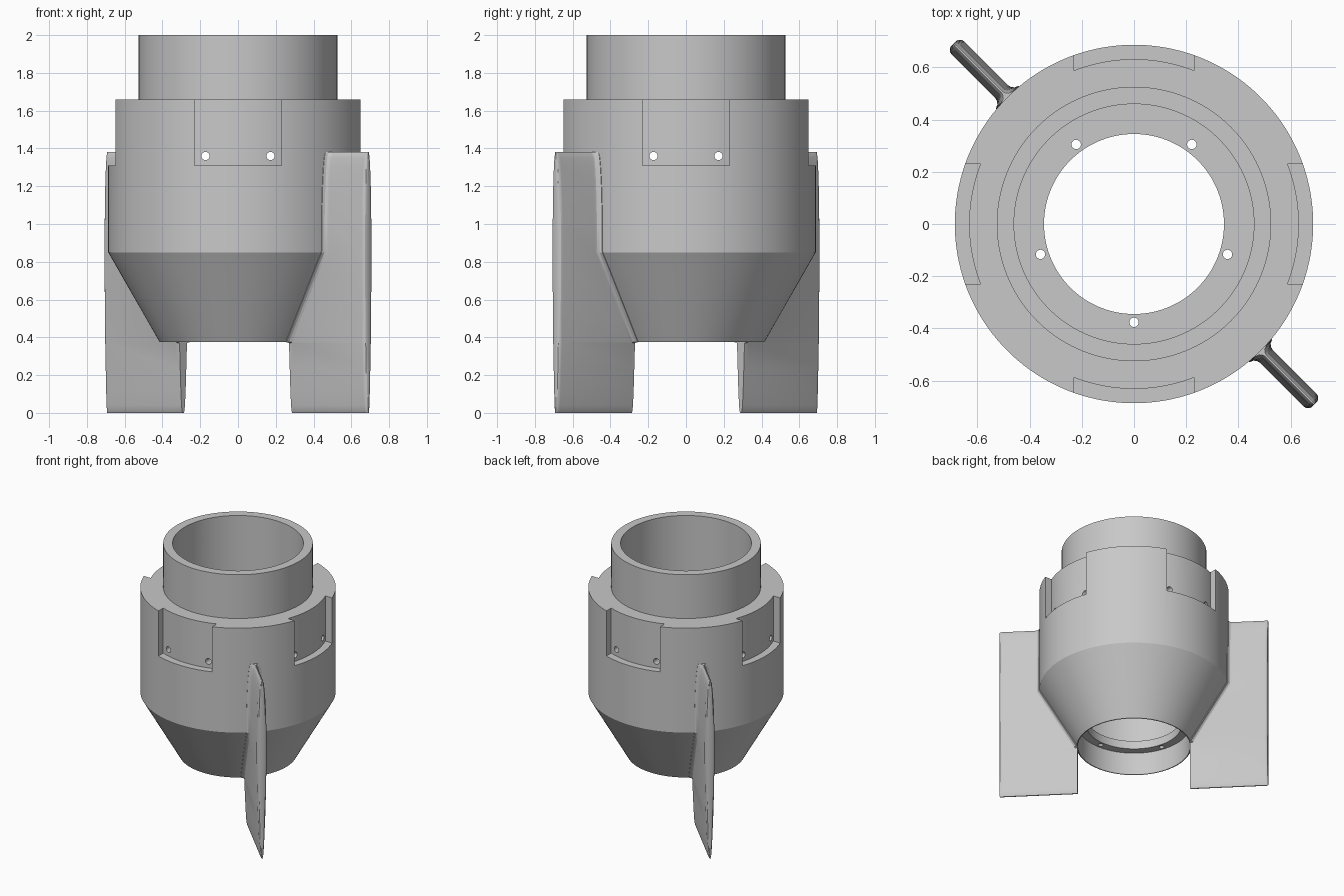
import bpy, bmesh, math
from mathutils import Matrix, Vector

if "Cube" in bpy.data.objects:
    bpy.data.objects.remove(bpy.data.objects["Cube"])

grey = bpy.data.materials.new("plain grey")
grey.diffuse_color = (0.58, 0.58, 0.58, 1)
grey.use_nodes = True
grey.node_tree.nodes["Principled BSDF"].inputs["Base Color"].default_value = grey.diffuse_color


def finish(name, bm, smooth=True):
    """Turn a bmesh into a named, shaded object."""
    bmesh.ops.recalc_face_normals(bm, faces=bm.faces)
    mesh = bpy.data.meshes.new(name)
    bm.to_mesh(mesh)
    bm.free()
    mesh.materials.append(grey)
    obj = bpy.data.objects.new(name, mesh)
    bpy.context.collection.objects.link(obj)
    if smooth:
        shade(obj)
    return obj


def shade(obj):
    bpy.ops.object.select_all(action='DESELECT')
    obj.select_set(True)
    bpy.context.view_layer.objects.active = obj
    bpy.ops.object.shade_smooth_by_angle(angle=math.radians(24))


def loft(bm, loops, closed=False):
    """Bridge equal-length closed loops of points, capped or joined end to end."""
    rows = [[bm.verts.new(p) for p in loop] for loop in loops]
    pairs = list(zip(rows, rows[1:]))
    if closed:
        pairs.append((rows[-1], rows[0]))
    else:
        bm.faces.new(rows[0])
        bm.faces.new(rows[-1])
    for a, b in pairs:
        for i in range(len(a)):
            j = (i + 1) % len(a)
            bm.faces.new((a[i], a[j], b[j], b[i]))


def cylinder(bm, radius, depth, matrix):
    bmesh.ops.create_cone(bm, cap_ends=True, segments=24, radius1=radius,
                          radius2=radius, depth=depth, matrix=matrix)


def cut(target, cutter):
    """Subtract the cutter and remove it."""
    cutter.hide_render = True
    mod = target.modifiers.new("cut", 'BOOLEAN')
    mod.operation, mod.solver, mod.object = 'DIFFERENCE', 'EXACT', cutter
    bpy.context.view_layer.objects.active = target
    bpy.ops.object.modifier_apply(modifier=mod.name)
    bpy.data.objects.remove(cutter)


# Body: turned section with neck, cone tail and inner flange
SEG = 144
section = [(0.415, 0.375), (0.687, 0.85), (0.687, 1.66), (0.526, 1.66),
           (0.526, 2.0), (0.46, 2.0), (0.46, 0.62), (0.345, 0.62),
           (0.345, 0.555), (0.408, 0.555), (0.408, 0.375)]
bm = bmesh.new()
loft(bm, [[(r * math.cos(math.tau * i / SEG), r * math.sin(math.tau * i / SEG), z)
           for i in range(SEG)] for r, z in section], closed=True)
body = finish("body", bm, smooth=False)

# Pockets: four curved-floor recesses round the shoulder
bm = bmesh.new()
xs = [-0.23 + 0.46 * i / 16 for i in range(17)]
outline = [(x, -math.sqrt(0.632 ** 2 - x * x)) for x in xs] + [(0.23, -0.8), (-0.23, -0.8)]
for k in range(4):
    turn = Matrix.Rotation(k * math.pi / 2, 4, 'Z')
    loft(bm, [[turn @ Vector((x, y, z)) for x, y in outline] for z in (1.31, 1.8)])
cut(body, finish("pocket_cutter", bm, smooth=False))

# Screw holes: two in each pocket, right through the wall
bm = bmesh.new()
for k in range(4):
    turn = Matrix.Rotation(k * math.pi / 2, 4, 'Z')
    for x in (-0.172, 0.172):
        cylinder(bm, 0.022, 0.5, turn @ Matrix.Translation((x, -0.6, 1.36))
                 @ Matrix.Rotation(math.pi / 2, 4, 'X'))
# Flange holes: five round the inner ring
for k in range(5):
    a = math.radians(-90 + 72 * k)
    cylinder(bm, 0.018, 0.3, Matrix.Translation(
        (0.377 * math.cos(a), 0.377 * math.sin(a), 0.59)))
cut(body, finish("hole_cutter", bm, smooth=False))
shade(body)

# Fins: streamlined blades with a blended root and rounded outer edge
thickness = [(0, 0.004), (0.01, 0.009), (0.04, 0.013), (0.12, 0.018), (0.24, 0.023),
             (0.37, 0.028), (0.376, 0.028), (0.5, 0.031), (0.62, 0.033), (0.75, 0.035),
             (0.85, 0.035), (1.0, 0.034), (1.12, 0.031), (1.22, 0.027), (1.3, 0.021),
             (1.35, 0.015), (1.372, 0.009), (1.38, 0.003)]
TIP = 0.978


def fin_loop(z, half, turn):
    surface = 0.41 if z < 0.375 else 0.415 + 0.272 * min(1, (z - 0.375) / 0.475)
    flare = 0.026 if z > 0.375 else 0
    inner = max(0.41, surface - 0.06)
    side = [(inner, half + flare), (surface + 0.001, half + flare),
            (surface + 0.007, half + flare * 0.45), (surface + 0.017, half + flare * 0.13),
            (surface + 0.03, half), (TIP - 0.022, half), (TIP - 0.011, half * 0.9),
            (TIP - 0.003, half * 0.68), (TIP, half * 0.4)]
    ring = side + [(r, -h) for r, h in reversed(side)]
    return [turn @ Vector((r, h, z)) for r, h in ring]


for name, angle in (("front_right_fin", -45), ("back_left_fin", 135)):
    turn = Matrix.Rotation(math.radians(angle), 4, 'Z')
    bm = bmesh.new()
    loft(bm, [fin_loop(z, h, turn) for z, h in thickness])
    finish(name, bm)
